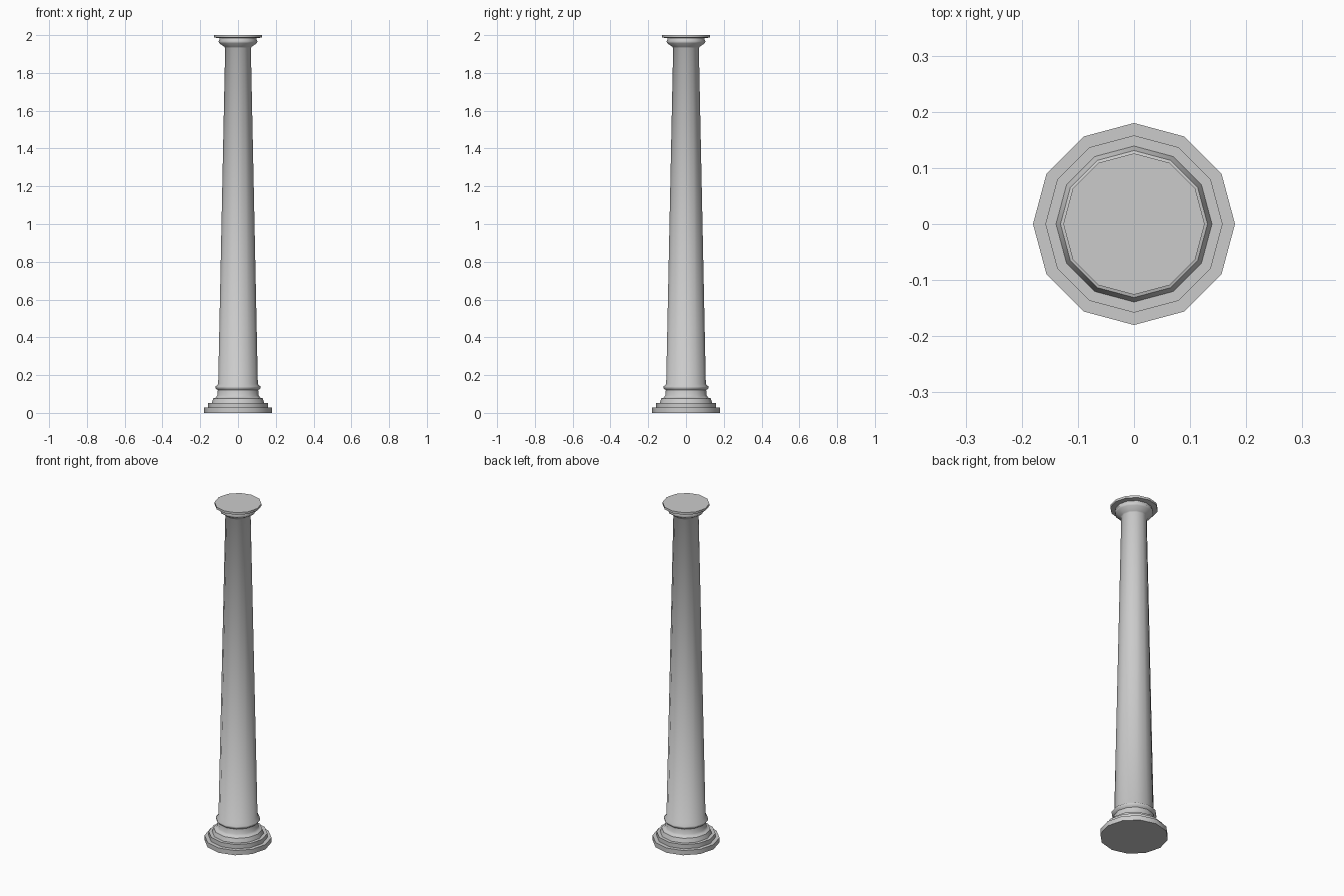
import bpy, bmesh, math

if "Cube" in bpy.data.objects:
    bpy.data.objects.remove(bpy.data.objects["Cube"])

SIDES = 12


def lathe(name, profile):
    """Revolve (radius, z) points into a closed 12-sided solid."""
    bm = bmesh.new()
    rings = [[bm.verts.new((r * math.cos(2 * math.pi * i / SIDES),
                            r * math.sin(2 * math.pi * i / SIDES), z))
              for i in range(SIDES)] for r, z in profile]
    for a, b in zip(rings, rings[1:]):
        for i in range(SIDES):
            j = (i + 1) % SIDES
            bm.faces.new((a[i], a[j], b[j], b[i]))
    bm.faces.new(rings[0][::-1])
    bm.faces.new(rings[-1])
    mesh = bpy.data.meshes.new(name)
    bm.to_mesh(mesh)
    bm.free()
    obj = bpy.data.objects.new(name, mesh)
    bpy.context.collection.objects.link(obj)
    bpy.ops.object.select_all(action='DESELECT')
    obj.select_set(True)
    bpy.context.view_layer.objects.active = obj
    bpy.ops.object.shade_smooth_by_angle(angle=math.radians(50))


# Stepped base, neck, collar, tapered shaft and flared capital in one profile
lathe("column", [
    (0.18, 0.0), (0.18, 0.028),                    # plinth
    (0.158, 0.028), (0.158, 0.053),                # second step
    (0.139, 0.053), (0.131, 0.077),                # third step
    (0.118, 0.08), (0.110, 0.092), (0.107, 0.12),  # neck
    (0.119, 0.131), (0.119, 0.140), (0.105, 0.153),  # collar
    (0.068, 1.932),                                # shaft
    (0.072, 1.938), (0.099, 1.957), (0.103, 1.967), (0.098, 1.976),  # capital
    (0.098, 1.984), (0.126, 1.987), (0.126, 2.0),  # top slab
])
